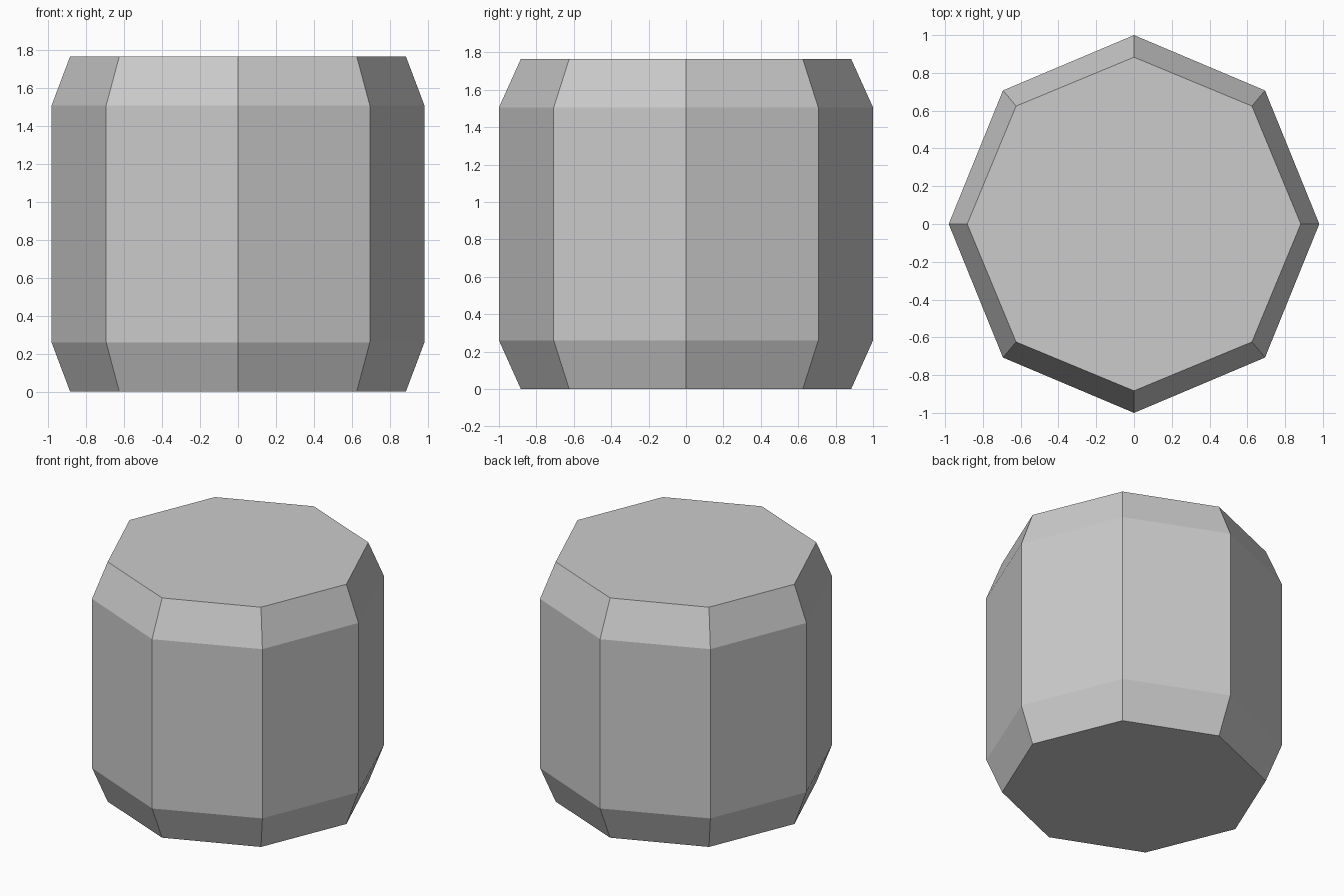
import bpy
import bmesh
from math import cos, sin, tau

cube = bpy.data.objects.get("Cube")
if cube:
    bpy.data.objects.remove(cube, do_unlink=True)

# Plain grey surface
grey = bpy.data.materials.new("grey")
grey.use_nodes = True
colour = (0.6, 0.6, 0.6, 1)
grey.diffuse_color = colour
grey.node_tree.nodes["Principled BSDF"].inputs["Base Color"].default_value = colour

SIDES = 8
# Rings from bottom to top: x radius, y radius, height
RINGS = [(0.883, 0.883, 0), (0.981, 1, 0.26), (0.981, 1, 1.506), (0.883, 0.883, 1.765)]

# Eight-sided barrel with sloped rims and flat ends
bm = bmesh.new()
rings = [[bm.verts.new((rx * cos(tau * i / SIDES), ry * sin(tau * i / SIDES), z))
          for i in range(SIDES)] for rx, ry, z in RINGS]
for low, high in zip(rings, rings[1:]):
    for i in range(SIDES):
        j = (i + 1) % SIDES
        bm.faces.new((low[i], low[j], high[j], high[i]))
bm.faces.new(rings[0][::-1])
bm.faces.new(rings[-1])

mesh = bpy.data.meshes.new("barrel")
bm.to_mesh(mesh)
bm.free()
mesh.materials.append(grey)
barrel = bpy.data.objects.new("barrel", mesh)
bpy.context.collection.objects.link(barrel)
